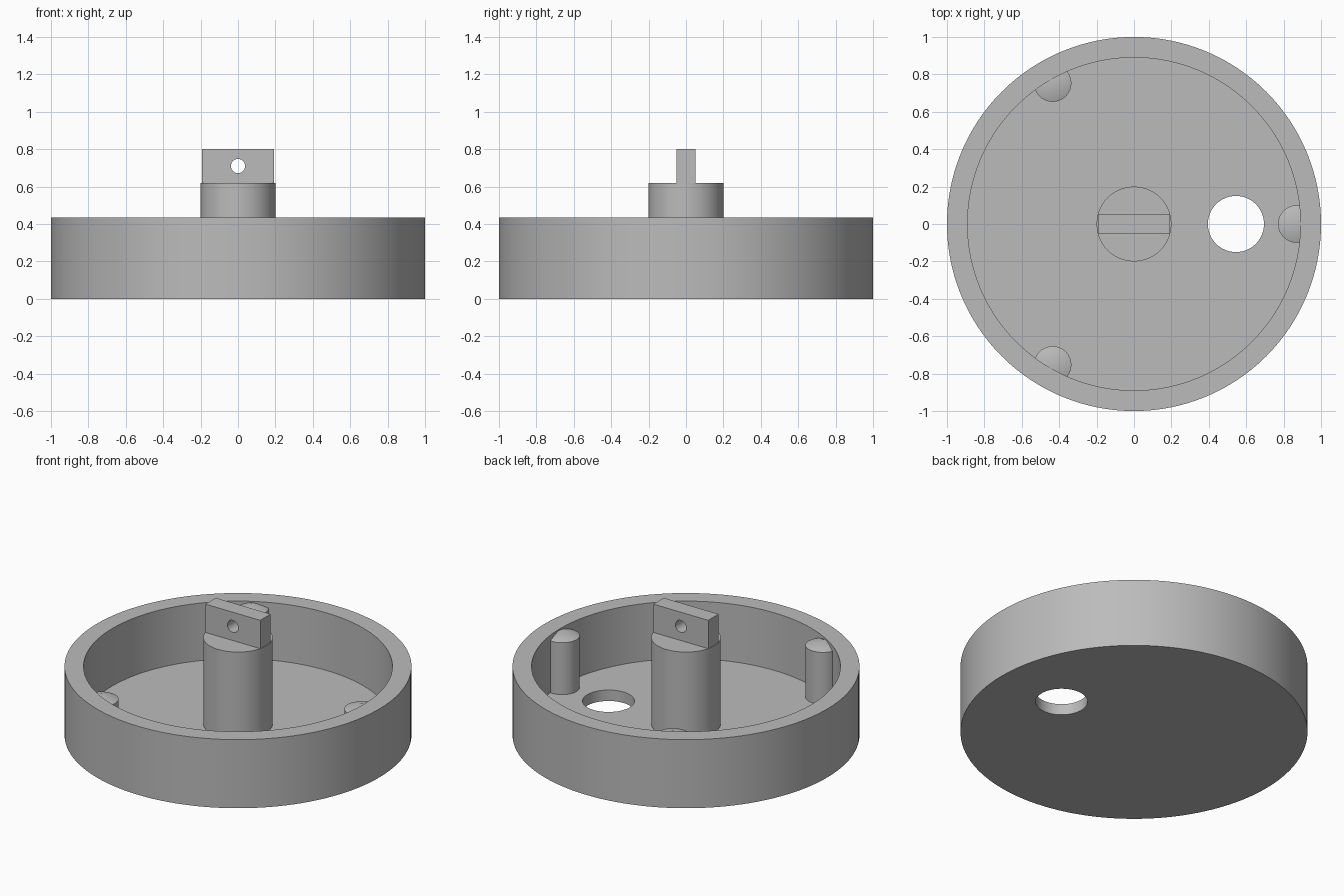
import bpy, bmesh, math
from mathutils import Matrix, Vector

cube = bpy.data.objects.get("Cube")
if cube:
    bpy.data.objects.remove(cube, do_unlink=True)

RIM, FLOOR, INNER = 0.436, 0.07, 0.89

grey = bpy.data.materials.new("matte grey")
grey.use_nodes = True
colour = (0.5, 0.5, 0.5, 1)
grey.diffuse_color = colour
grey.node_tree.nodes["Principled BSDF"].inputs["Base Color"].default_value = colour


def finish(name, bm, place=Matrix()):
    bmesh.ops.recalc_face_normals(bm, faces=bm.faces)
    mesh = bpy.data.meshes.new(name)
    bm.to_mesh(mesh)
    bm.free()
    mesh.materials.append(grey)
    obj = bpy.data.objects.new(name, mesh)
    obj.matrix_world = place
    bpy.context.collection.objects.link(obj)
    return obj


def lathe(name, profile, place=Matrix(), steps=128):
    """Spin an (radius, height) profile, starting and ending on the axis."""
    bm = bmesh.new()
    verts = [bm.verts.new((r, 0, z)) for r, z in profile]
    edges = [bm.edges.new(pair) for pair in zip(verts, verts[1:])]
    bmesh.ops.spin(bm, geom=verts + edges, axis=(0, 0, 1), cent=(0, 0, 0),
                   angle=math.tau, steps=steps, use_merge=True)
    bmesh.ops.remove_doubles(bm, verts=bm.verts, dist=1e-5)
    return finish(name, bm, place)


def drill(target, name, radius, place):
    """Cut a round through hole along the local z of the placement."""
    cutter = lathe(name, [(0, -0.3), (radius, -0.3), (radius, 0.3), (0, 0.3)], place, 64)
    cutter.hide_render = True
    cutter.hide_viewport = True
    mod = target.modifiers.new("hole", "BOOLEAN")
    mod.operation, mod.solver, mod.object = "DIFFERENCE", "EXACT", cutter
    bpy.context.view_layer.update()
    baked = bpy.data.meshes.new_from_object(
        target.evaluated_get(bpy.context.evaluated_depsgraph_get()))
    target.modifiers.clear()
    target.data = baked
    bpy.data.objects.remove(cutter, do_unlink=True)


# Round dish with an off-centre hole in its floor
dish = lathe("dish", [(0, 0), (1, 0), (1, RIM), (INNER, RIM), (INNER, FLOOR), (0, FLOOR)])
drill(dish, "floor_hole_cutter", 0.15, Matrix.Translation((0.545, 0, 0)))

# Central post
post = lathe("centre_post", [(0, 0.05), (0.2, 0.05), (0.2, 0.62), (0, 0.62)], steps=96)

# Flat tab on the post with a cross hole
bm = bmesh.new()
bmesh.ops.create_cube(bm, size=1)
bmesh.ops.scale(bm, vec=Vector((0.386, 0.104, 0.2)), verts=bm.verts)
tab = finish("post_tab", bm, Matrix.Translation((0, 0, 0.7)))
drill(tab, "tab_hole_cutter", 0.038,
      Matrix.Translation((0, 0, 0.71)) @ Matrix.Rotation(math.pi / 2, 4, "X"))

# Three cone-topped pegs against the wall
pegs = []
for i in range(3):
    place = Matrix.Rotation(i * math.tau / 3, 4, "Z") @ Matrix.Translation((0.87, 0, 0))
    pegs.append(lathe(f"wall_peg_{i + 1}", [(0, 0.05), (0.1, 0.05), (0.1, 0.4), (0, RIM - 0.001)],
                      place, 64))

# Smooth the round walls, keep the rims sharp
bpy.ops.object.select_all(action="DESELECT")
for obj in [dish, post, tab] + pegs:
    obj.select_set(True)
bpy.context.view_layer.objects.active = dish
bpy.ops.object.shade_smooth_by_angle(angle=math.radians(15))
